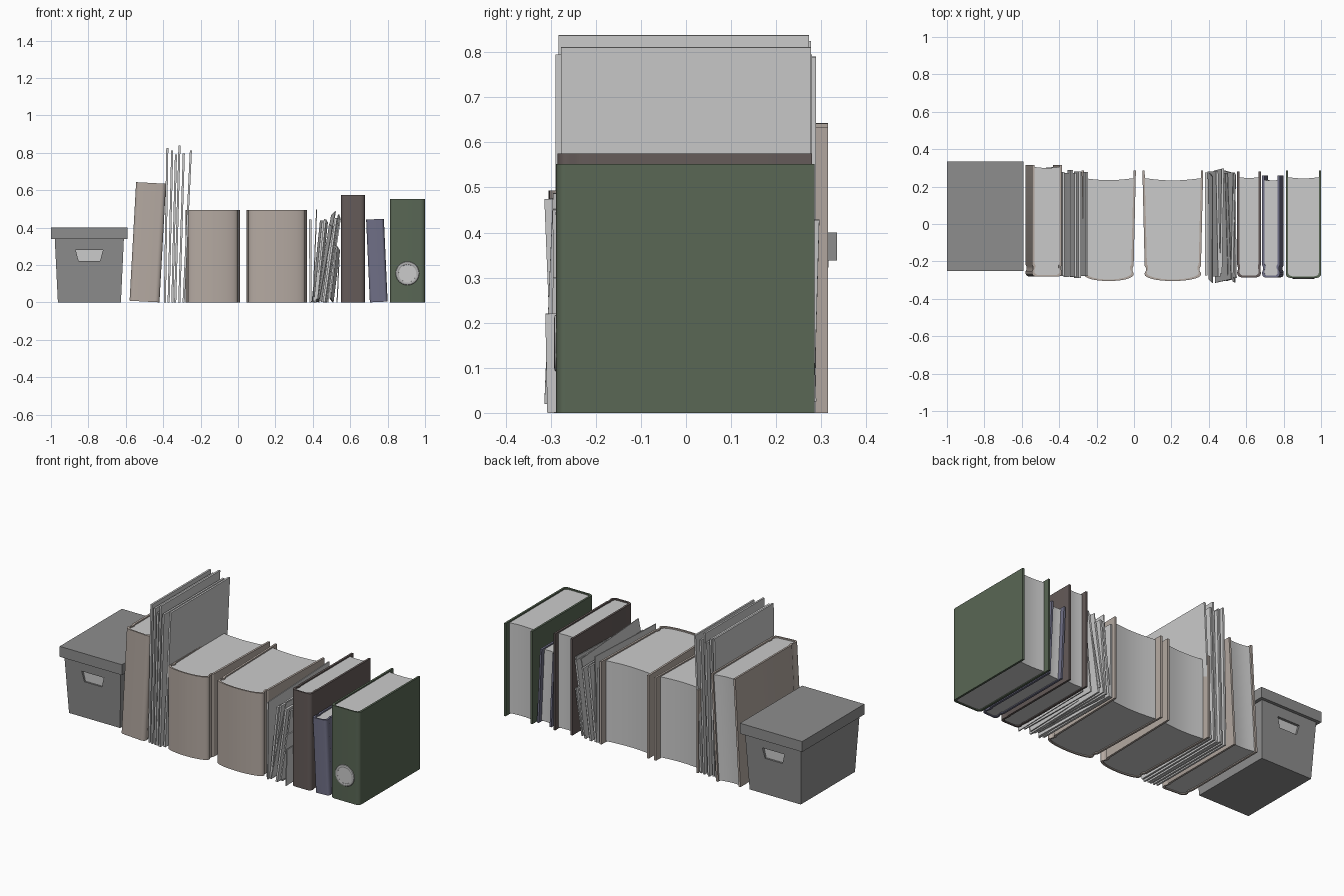
import bpy, bmesh, math
from mathutils import Matrix, Vector

if "Cube" in bpy.data.objects:
    bpy.data.objects.remove(bpy.data.objects["Cube"])


def material(name, r, g, b):
    m = bpy.data.materials.new(name)
    m.diffuse_color = (r, g, b, 1)
    m.use_nodes = True
    m.node_tree.nodes["Principled BSDF"].inputs["Base Color"].default_value = m.diffuse_color
    return m


BROWN = material("brown_cloth", 0.46, 0.40, 0.36)
DARK = material("dark_cloth", 0.13, 0.105, 0.10)
BLUE = material("blue_cloth", 0.16, 0.16, 0.24)
GREEN = material("green_board", 0.10, 0.135, 0.09)
CARD = material("grey_card", 0.27, 0.27, 0.27)
METAL = material("ring_metal", 0.45, 0.45, 0.45)


def finish(name, bm, mat=None, smooth=False):
    bmesh.ops.recalc_face_normals(bm, faces=bm.faces)
    me = bpy.data.meshes.new(name)
    bm.to_mesh(me)
    bm.free()
    ob = bpy.data.objects.new(name, me)
    bpy.context.collection.objects.link(ob)
    if mat:
        me.materials.append(mat)
    if smooth:
        bpy.ops.object.select_all(action='DESELECT')
        ob.select_set(True)
        bpy.context.view_layer.objects.active = ob
        bpy.ops.object.shade_smooth_by_angle(angle=math.radians(30))
    return ob


def prism(name, pts, vec, mat=None, smooth=False, xform=None):
    """Extrude a closed outline of 3D points along vec."""
    bm = bmesh.new()
    face = bm.faces.new([bm.verts.new(p) for p in pts])
    ext = bmesh.ops.extrude_face_region(bm, geom=[face])["geom"]
    bmesh.ops.translate(bm, vec=vec, verts=[v for v in ext if isinstance(v, bmesh.types.BMVert)])
    if not face.is_valid or len(bm.faces) < len(pts) + 2:
        bm.faces.new([v for v in bm.verts][:len(pts)])
    if xform:
        bm.transform(xform)
    return finish(name, bm, mat, smooth)


def book_outline(x0, x1, back, y0, rx, ry, splay, groove):
    """Left back corner, round the spine at the front, to right back corner."""
    a, b = x0 + splay, x1 - splay
    rx = min(rx, (b - a) / 2)
    left = [(x0, back), (a, y0 + .045)]
    if groove:
        left += [(a + groove, y0 + .035), (a + groove, y0 + .02), (a, y0 + .008)]
    left += [(a + rx - rx * math.cos(t), y0 - ry * math.sin(t))
             for t in (i * math.pi / 16 for i in range(8))]
    mid = (x0 + x1) / 2
    right = [(2 * mid - x, y) for x, y in reversed(left)]
    return left + [(a + rx, y0 - ry), (b - rx - 1e-4, y0 - ry)] + right


def book(name, x0, x1, back, front, h, mat, pages_back, rx=.025, ry=.02,
         splay=0, groove=.005, t=.012, tilt=0):
    y0 = front + ry
    pivot = Vector((x1 if tilt > 0 else x0, 0, 0))
    xf = Matrix.Translation(pivot) @ Matrix.Rotation(tilt, 4, 'Y') @ Matrix.Translation(-pivot)
    outer = book_outline(x0, x1, back, y0, rx, ry, splay, groove)
    inner = book_outline(x0 + t, x1 - t, back, y0 + t * .7, rx, ry, splay, groove)
    prism(name + "_cover", [(x, y, 0) for x, y in outer + inner[::-1]], (0, 0, h), mat, True, xf)
    # page block with a hollow fore edge
    block = book_outline(x0 + t, x1 - t, pages_back, y0 + t * .7, rx, ry, splay, groove)
    w = x1 - x0 - 2 * t
    dip = [(x1 - t - w * k / 8, pages_back - .04 * w * math.sin(math.pi * k / 8)) for k in range(1, 8)]
    prism(name + "_pages", [(x, y, .006) for x, y in block + dip], (0, 0, h - .014), None, True, xf)


def slab(name, x_base, x_top, y, depth, h, thick, rx=0, rz=0):
    """Thin upright sheet leaning sideways, resting on the ground."""
    bm = bmesh.new()
    bmesh.ops.create_cube(bm, size=1)
    bm.transform(Matrix.Diagonal((thick, depth, h, 1)))
    lean = math.atan2(x_top - x_base, h)
    bm.transform(Matrix.Rotation(rz, 4, 'Z') @ Matrix.Rotation(lean, 4, 'Y') @ Matrix.Rotation(rx, 4, 'X'))
    low = min(v.co.z for v in bm.verts)
    bmesh.ops.translate(bm, vec=((x_base + x_top) / 2, y, -low), verts=bm.verts)
    return finish(name, bm)


def tapered_box(name, bottom, top, z0, z1, mat):
    bm = bmesh.new()
    rings = []
    for (xa, xb, ya, yb), z in ((bottom, z0), (top, z1)):
        rings.append([bm.verts.new(p) for p in ((xa, ya, z), (xb, ya, z), (xb, yb, z), (xa, yb, z))])
        bm.faces.new(rings[-1])
    for i in range(4):
        j = (i + 1) % 4
        bm.faces.new((rings[0][i], rings[0][j], rings[1][j], rings[1][i]))
    return finish(name, bm, mat)


# storage box with lid and two recessed hand holes
body = tapered_box("box_body", (-.963, -.626, -.215, .295), (-.98, -.61, -.235, .317), 0, .345, CARD)
tapered_box("box_lid", (-1, -.59, -.25, .335), (-1, -.59, -.25, .335), .338, .40, CARD)
hole = [(-.868, .28), (-.722, .28), (-.738, .22), (-.852, .22)]
for side, y_in, out in (("front", -.215, -1), ("back", .295, 1)):
    cut = prism(f"hand_hole_cutter_{side}", [(x, y_in, z) for x, z in hole], (0, out * .08, 0))
    cut.hide_render = True
    cut.hide_set(True)
    mod = body.modifiers.new("hand_hole", 'BOOLEAN')
    mod.operation = 'DIFFERENCE'
    mod.solver = 'EXACT'
    mod.object = cut
    prism(f"hand_hole_panel_{side}", [(x, y_in - out * .004, z) for x, z in hole], (0, out * .007, 0))

# hardback books and the binder
book("leaning_book", -.58, -.42, .315, -.282, .635, BROWN, .305, tilt=.055)
for name, x0, x1 in (("thick_book_left", -.28, .01), ("thick_book_right", .045, .37)):
    book(name, x0, x1, .285, -.305, .493, BROWN, .245, rx=.2, ry=.035, splay=.012, groove=.007)
book("dark_book", .552, .678, .28, -.285, .575, DARK, .25, groove=.003)
book("blue_book", .705, .80, .26, -.285, .443, BLUE, .235, rx=.015, tilt=-.045)
book("green_binder", .812, 1, .285, -.288, .552, GREEN, .25, groove=0)

# finger ring on the binder spine
bpy.ops.mesh.primitive_torus_add(major_radius=.054, minor_radius=.01, major_segments=32, minor_segments=8,
                                 location=(.906, -.287, .155), rotation=(math.pi / 2, 0, 0))
ring = bpy.context.object
ring.name = "binder_ring"
ring.scale.z = .6
ring.data.materials.append(METAL)
bpy.ops.object.shade_smooth_by_angle()
bpy.ops.mesh.primitive_cylinder_add(vertices=32, radius=.048, depth=.006,
                                    location=(.906, -.288, .155), rotation=(math.pi / 2, 0, 0))
bpy.context.object.name = "binder_ring_centre"

# tall thin magazines
for i, (xb, xt, y, h) in enumerate([(-.391, -.378, 0, .825), (-.371, -.352, -.005, .812), (-.351, -.332, .003, .79),
                                    (-.336, -.313, -.005, .838), (-.314, -.290, -.005, .795),
                                    (-.291, -.252, 0, .812)]):
    slab(f"magazine_{i + 1}", xb, xt, y, .555 if h > .8 else .57, h, .011)

# loose leaning booklets
sheets = [(.388, .386, 0, .55, .443, .012, 0, 0), (.402, .420, -.02, .57, .475, .006, .04, 0),
          (.405, .450, 0, .56, .44, .012, 0, .02), (.425, .470, .01, .56, .43, .012, -.03, -.02),
          (.425, .512, -.02, .57, .475, .005, -.035, .03), (.445, .500, 0, .55, .41, .012, .02, .03),
          (.465, .530, -.01, .57, .455, .012, 0, -.02), (.475, .542, 0, .56, .45, .008, .045, .02),
          (.500, .535, -.02, .56, .28, .008, -.04, -.03), (.530, .540, -.05, .52, .22, .006, .02, 0)]
for i, s in enumerate(sheets):
    slab(f"booklet_{i + 1}", *s)
